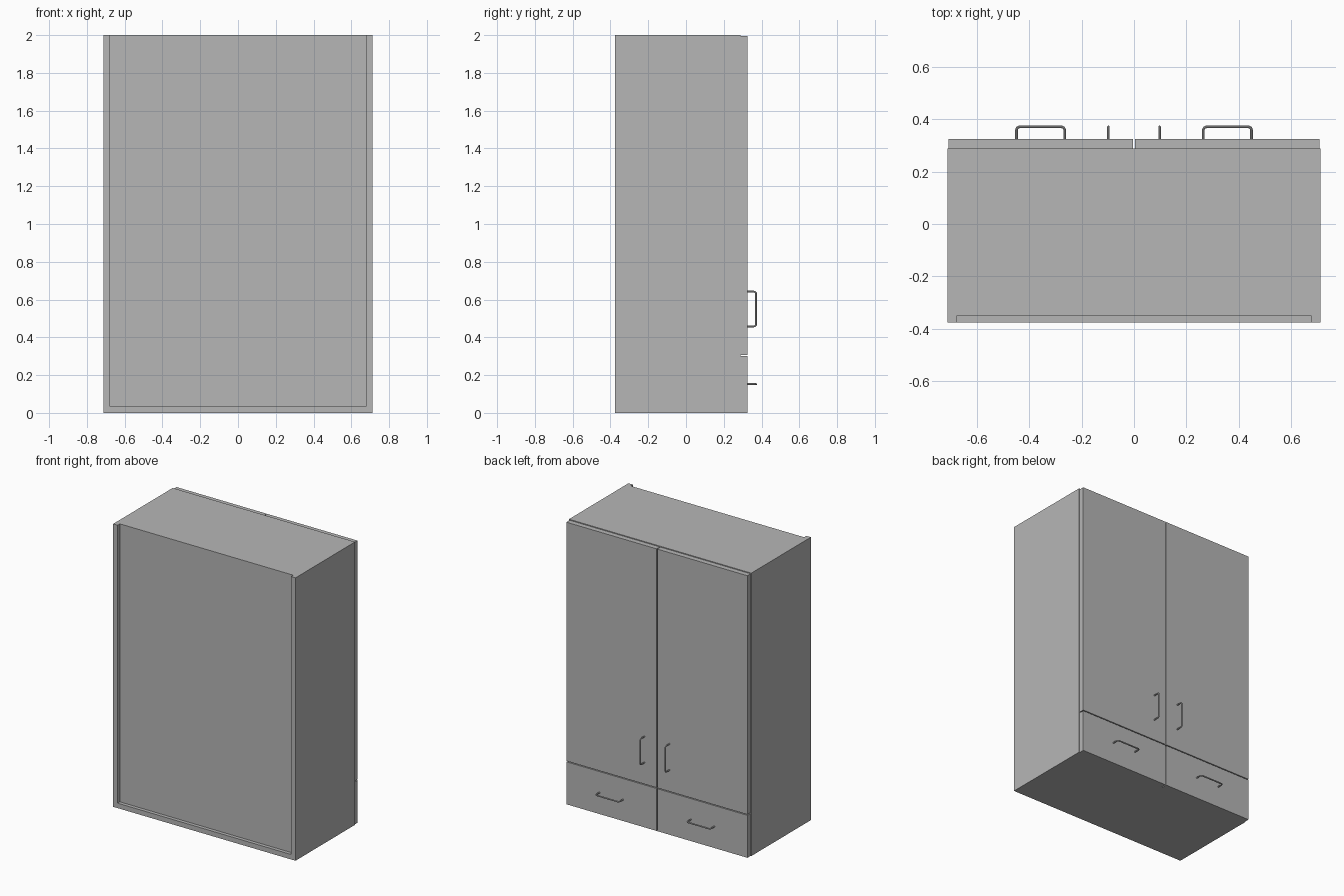
import bpy
import math
from mathutils import Vector

if "Cube" in bpy.data.objects:
    bpy.data.objects.remove(bpy.data.objects["Cube"], do_unlink=True)

# One plain grey for the whole cabinet
GREY = (0.47, 0.47, 0.47, 1)
grey = bpy.data.materials.new("cabinet grey")
grey.use_nodes = True
grey.diffuse_color = GREY
grey.node_tree.nodes["Principled BSDF"].inputs["Base Color"].default_value = GREY

W, BACK, BODY, FACE, TOP = 0.713, -0.376, 0.289, 0.325, 2.0
T = 0.035           # board thickness
INNER = W - T
GAP = 0.003         # half the reveal between fronts
SPLIT = 0.303       # height between drawers and doors


def board(name, low, high):
    low, high = Vector(low), Vector(high)
    bpy.ops.mesh.primitive_cube_add(size=1, location=(low + high) / 2)
    ob = bpy.context.object
    ob.name = name
    for v in ob.data.vertices:
        v.co *= high - low
    ob.data.materials.append(grey)
    return ob


def handle(name, centre, along):
    """Round bar handle, bent from the front face out and back."""
    half, reach, r, rod = 0.092, 0.046, 0.012, 0.005
    path = [(-half, 0)]
    for side in (-1, 1):
        for i in range(5):
            a = math.pi / 2 * (i / 4 if side < 0 else 1 - i / 4)
            path.append((side * (half - r + r * math.cos(a)),
                         reach - r + r * math.sin(a)))
    path.append((half, 0))
    curve = bpy.data.curves.new(name, "CURVE")
    curve.dimensions = "3D"
    curve.bevel_depth = rod
    curve.bevel_resolution = 2
    curve.use_fill_caps = True
    spline = curve.splines.new("POLY")
    spline.points.add(len(path) - 1)
    for point, (s, out) in zip(spline.points, path):
        point.co = (*(Vector(along) * s + Vector((0, out, 0))), 1)
    curve.materials.append(grey)
    ob = bpy.data.objects.new(name, curve)
    bpy.context.collection.objects.link(ob)
    ob.location = centre
    bpy.ops.object.select_all(action="DESELECT")
    ob.select_set(True)
    bpy.context.view_layer.objects.active = ob
    bpy.ops.object.convert(target="MESH")
    bpy.ops.object.shade_smooth_by_angle()


# Carcass: the rear panel is recessed between the sides and the base
board("base", (-INNER, BACK, 0), (INNER, BODY, T))
board("top_panel", (-INNER, BACK + 0.025, TOP - T), (INNER, BODY, TOP))
board("rear_panel", (-INNER, BACK + 0.025, T), (INNER, BACK + 0.045, TOP - T))
board("drawer_shelf", (-INNER, BACK + 0.045, SPLIT - T / 2), (INNER, BODY, SPLIT + T / 2))
board("divider", (-T / 2, BACK + 0.045, T), (T / 2, BODY, SPLIT - T / 2))

# Sides, doors, drawers and handles on both halves
for label, s in (("left", 1), ("right", -1)):
    def span(a, b):
        return sorted((s * a, s * b))

    x0, x1 = span(INNER, W)
    board(label + "_side", (x0, BACK, 0), (x1, BODY, TOP))
    x0, x1 = span(GAP, W - 0.005)
    board(label + "_door", (x0, BODY, SPLIT + GAP), (x1, FACE, TOP - 0.006))
    board(label + "_drawer_front", (x0, BODY, 0), (x1, FACE, SPLIT - GAP))
    handle(label + "_door_handle", (s * 0.098, FACE, 0.55), (0, 0, 1))
    handle(label + "_drawer_handle", (s * 0.357, FACE, 0.152), (1, 0, 0))
